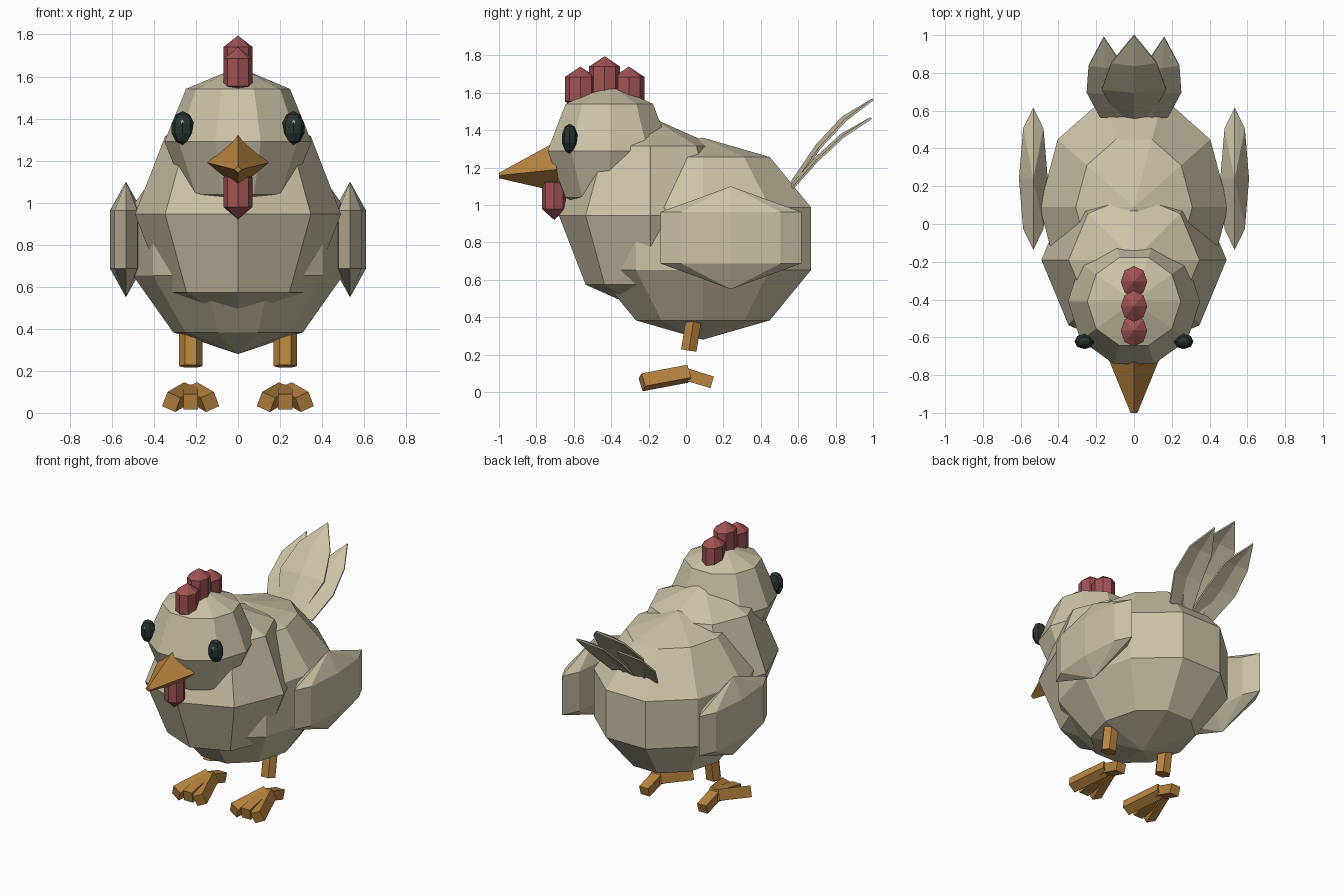
import bpy, bmesh, math
from mathutils import Vector, Matrix

if "Cube" in bpy.data.objects:
    bpy.data.objects.remove(bpy.data.objects["Cube"])


def material(name, rgb):
    m = bpy.data.materials.new(name)
    m.diffuse_color = (*rgb, 1)
    m.use_nodes = True
    m.node_tree.nodes["Principled BSDF"].inputs["Base Color"].default_value = m.diffuse_color
    return m


CREAM = material("cream_feathers", (0.60, 0.54, 0.385))
ORANGE = material("orange_skin", (0.48, 0.23, 0.05))
RED = material("red_comb", (0.36, 0.085, 0.09))
DARK = material("dark_eye", (0.02, 0.034, 0.029))
PALE = material("pale_glint", (0.6, 0.65, 0.62))


def add(name, verts, faces, mat):
    me = bpy.data.meshes.new(name)
    me.from_pydata([tuple(v) for v in verts], [], faces)
    bm = bmesh.new()
    bm.from_mesh(me)
    bmesh.ops.recalc_face_normals(bm, faces=bm.faces)
    bm.to_mesh(me)
    bm.free()
    me.materials.append(mat)
    ob = bpy.data.objects.new(name, me)
    bpy.context.collection.objects.link(ob)
    return ob


def lathe(name, bottom, rings, top, segs, loc, scale, mat):
    """Closed turned solid: two pole heights and (radius, height) rings."""
    verts = [(0, 0, bottom)]
    for r, z in rings:
        for i in range(segs):
            a = 2 * math.pi * i / segs
            verts.append((r * math.cos(a), r * math.sin(a), z))
    verts.append((0, 0, top))
    last = len(verts) - 1
    faces = []
    for i in range(segs):
        j = (i + 1) % segs
        faces.append((0, 1 + j, 1 + i))
        for k in range(len(rings) - 1):
            a, b = 1 + k * segs, 1 + (k + 1) * segs
            faces.append((a + i, a + j, b + j, b + i))
        b = 1 + (len(rings) - 1) * segs
        faces.append((b + i, b + j, last))
    verts = [Vector((v[0] * scale[0], v[1] * scale[1], v[2] * scale[2])) + Vector(loc)
             for v in verts]
    return add(name, verts, faces, mat)


def ball(name, segs, bands, loc, scale, mat):
    rings = [(math.sin(math.pi * k / bands), -math.cos(math.pi * k / bands))
             for k in range(1, bands)]
    return lathe(name, -1, rings, 1, segs, loc, scale, mat)


def bar(name, a, b, width, height, roll, mat):
    """Box running from a to b, rolled about its own length."""
    a, b = Vector(a), Vector(b)
    d = (b - a).normalized()
    side = d.cross(Vector((0, 0, 1))).normalized()
    rot = Matrix.Rotation(roll, 3, d)
    s = rot @ side * width / 2
    u = rot @ side.cross(d) * height / 2
    verts = [p + q for p in (a, b) for q in (-s - u, s - u, s + u, u - s)]
    faces = [(0, 1, 2, 3), (4, 5, 6, 7)]
    faces += [(i, (i + 1) % 4, 4 + (i + 1) % 4, 4 + i) for i in range(4)]
    return add(name, verts, faces, mat)


# Body, chest and head
ball("body", 10, 5, (0, 0.09, 0.82), (0.525, 0.64, 0.54), CREAM)
ball("chest", 8, 4, (0, -0.19, 0.945), (0.49, 0.49, 0.525), CREAM)
ball("head", 10, 4, (0, -0.41, 1.29), (0.35, 0.347, 0.355), CREAM)

# Comb of three lobes, and the wattle below the beak
for label, y, shoulder, tip in (("front", -0.565, 1.685, 1.74),
                                ("middle", -0.435, 1.74, 1.795),
                                ("back", -0.305, 1.685, 1.74)):
    lathe("comb_" + label, 1.50, [(1, 1.555), (1, shoulder)], tip, 8,
          (0, y, 0), (0.07, 0.083, 1), RED)
lathe("wattle", 0.92, [(1, 0.98), (1, 1.12)], 1.17, 8,
      (0, -0.705, 0), (0.07, 0.066, 1), RED)

# Beak: a diamond base narrowing to a small blunt tip
base = [(0, -0.72, 1.325), (0.145, -0.69, 1.19), (0, -0.68, 1.07), (-0.145, -0.69, 1.19)]
tip = [(0, -1, 1.172), (0.018, -1, 1.158), (0, -1, 1.143), (-0.018, -1, 1.158)]
add("beak", base + tip,
    [(3, 2, 1, 0), (4, 5, 6, 7)] + [(i, (i + 1) % 4, 4 + (i + 1) % 4, 4 + i) for i in range(4)],
    ORANGE)


# Tail feathers: creased leaf strips
def feather(name, rows, fold):
    verts = []
    for x, y, z, w in rows:
        verts += [(x - w, y + fold, z - fold), (x, y, z), (x + w, y + fold, z - fold)]
    tip_row = rows[-1]
    verts = verts[:-3] + [tip_row[:3]]
    n = len(rows) - 1
    faces = []
    for k in range(n - 1):
        for c in (0, 1):
            i = 3 * k + c
            faces.append((i, i + 1, i + 4, i + 3))
    t, i = 3 * n, 3 * (n - 1)
    faces += [(i, i + 1, t), (i + 1, i + 2, t)]
    ob = add(name, verts, faces, CREAM)
    mod = ob.modifiers.new("thickness", 'SOLIDIFY')
    mod.thickness = 0.012
    mod.offset = 0


feather("tail_feather_middle", [(0, 0.55, 1.10, 0.08), (0, 0.70, 1.32, 0.17),
                                (0, 0.84, 1.47, 0.12), (0, 1.0, 1.565, 0)], 0.015)

for s, label in ((-1, "left"), (1, "right")):
    feather("tail_feather_" + label,
            [(s * 0.09, 0.56, 1.10, 0.09), (s * 0.14, 0.69, 1.245, 0.11),
             (s * 0.15, 0.83, 1.375, 0.09), (s * 0.16, 0.99, 1.465, 0)], 0.01)

    # Wing
    ball("wing_" + label, 8, 3, (s * 0.533, 0.24, 0.825), (0.088, 0.435, 0.275), CREAM)

    # Eye with a small glint
    ball("eye_" + label, 8, 5, (s * 0.263, -0.622, 1.355), (0.055, 0.043, 0.08), DARK)
    ball("eye_glint_" + label, 6, 3, (s * 0.265, -0.655, 1.383), (0.012, 0.008, 0.014), PALE)

    # Leg: short six-sided post leaning back into the body
    leg = lathe("leg_" + label, 0, [(1, 0), (1, 1)], 1, 6, (0, 0, 0),
                (0.055, 0.048, 0.20), ORANGE)
    leg.location = (s * 0.225, 0.015, 0.222)
    leg.rotation_euler = (math.radians(-9), 0, 0)

    # Foot: three splayed front toes and one heel toe
    x = s * 0.225
    for k, toe in ((-1, "left"), (0, "middle"), (1, "right")):
        bar("toe_%s_%s" % (label, toe), (x + k * 0.012, 0.01, 0.098),
            (x + k * 0.092, -0.235, 0.052), 0.07, 0.075, k * math.radians(24), ORANGE)
    bar("heel_" + label, (x, 0.0, 0.095), (x, 0.14, 0.052), 0.07, 0.065, 0, ORANGE)
